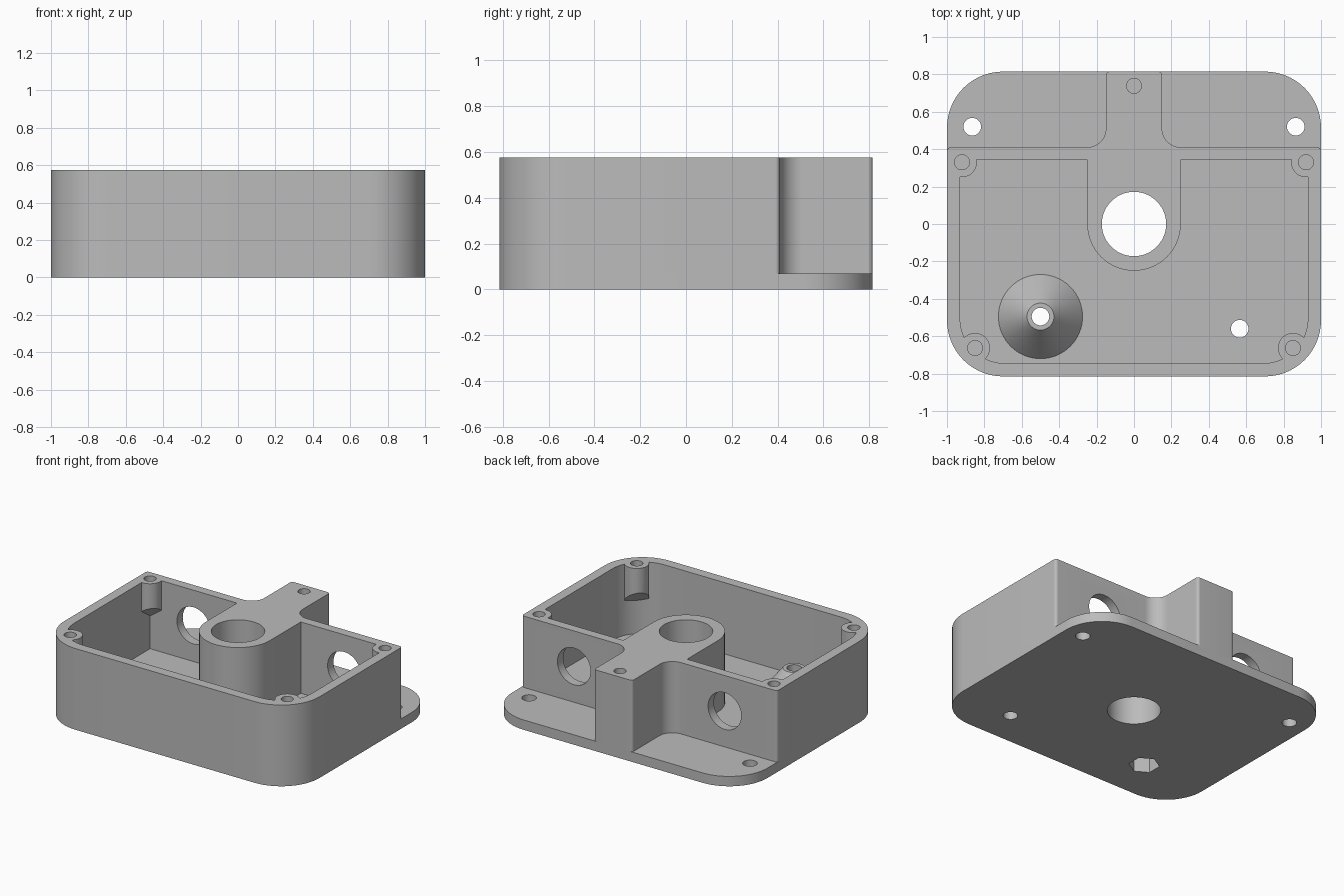
import bpy, bmesh, math
from mathutils import Vector

if "Cube" in bpy.data.objects:
    bpy.data.objects.remove(bpy.data.objects["Cube"])

H, FLOOR = 0.575, 0.07          # total height, plate thickness

grey = bpy.data.materials.new("plain_grey")
grey.diffuse_color = (0.5, 0.5, 0.5, 1)
grey.use_nodes = True
grey.node_tree.nodes["Principled BSDF"].inputs["Base Color"].default_value = grey.diffuse_color


def rounded(corners, seg=14):
    """Outline from (x, y, radius) corners, each filleted by its radius."""
    pts = []
    n = len(corners)
    for i, (x, y, r) in enumerate(corners):
        p = Vector((x, y))
        if r == 0:
            pts.append(p)
            continue
        a = (Vector(corners[i - 1][:2]) - p).normalized()
        b = (Vector(corners[(i + 1) % n][:2]) - p).normalized()
        c = p + (a + b) * r                       # right-angled corners
        for k in range(seg + 1):
            t = k / seg * math.pi / 2
            pts.append(c - b * r * math.cos(t) - a * r * math.sin(t))
    return [p for i, p in enumerate(pts) if (p - pts[i - 1]).length > 1e-5]


def ring(x, y, r, n=48, turn=0.0):
    return [Vector((x + r * math.cos(turn + math.tau * k / n),
                    y + r * math.sin(turn + math.tau * k / n))) for k in range(n)]


def loft(name, low, high, z0, z1, place=lambda v: v):
    """Solid between two outlines with equal point counts."""
    bm = bmesh.new()
    a = [bm.verts.new(place(Vector((p.x, p.y, z0)))) for p in low]
    b = [bm.verts.new(place(Vector((p.x, p.y, z1)))) for p in high]
    bm.faces.new(a)
    bm.faces.new(b)
    for i in range(len(a)):
        bm.faces.new((a[i - 1], a[i], b[i], b[i - 1]))
    bmesh.ops.recalc_face_normals(bm, faces=bm.faces)
    me = bpy.data.meshes.new(name)
    bm.to_mesh(me)
    bm.free()
    me.materials.append(grey)
    ob = bpy.data.objects.new(name, me)
    bpy.context.collection.objects.link(ob)
    return ob


def prism(name, pts, z0, z1, place=lambda v: v):
    return loft(name, pts, pts, z0, z1, place)


def cut(target, *cutters):
    """Subtract the cutters from the target and remove them."""
    for c in cutters:
        m = target.modifiers.new("cut", 'BOOLEAN')
        m.operation, m.solver, m.object = 'DIFFERENCE', 'EXACT', c
        bpy.context.view_layer.objects.active = target
        bpy.ops.object.modifier_apply(modifier=m.name)
        bpy.data.objects.remove(c)


def hole(x, y, r, z0=-0.1, z1=1.0):
    return prism("hole_cutter", ring(x, y, r), z0, z1)


def nut_trap():
    return prism("nut_cutter", ring(-0.5, -0.495, 0.1, 6, math.pi / 6), -0.1, 0.15)


# base plate with mounting holes
plate = prism("base_plate", rounded([(-1, -0.815, 0.3), (1, -0.815, 0.3),
                                     (1, 0.815, 0.3), (-1, 0.815, 0.3)]), 0, FLOOR)
cut(plate, hole(0, 0, 0.172), hole(0.865, 0.52, 0.047), hole(-0.865, 0.52, 0.047),
    hole(0.565, -0.56, 0.047), nut_trap())

# housing walls with the rear arm
housing = prism("housing", rounded([
    (-1, -0.815, 0.3), (1, -0.815, 0.3), (1, 0.41, 0.02), (0.15, 0.41, 0.1),
    (0.15, 0.815, 0.02), (-0.15, 0.815, 0.02), (-0.15, 0.41, 0.1), (-1, 0.41, 0.02)]), FLOOR, H)

# cavity around the centre column, leaving the corner screw bosses
cavity = prism("cavity_cutter", rounded([
    (-0.93, -0.745, 0.24), (0.93, -0.745, 0.24), (0.93, 0.345, 0), (0.25, 0.345, 0),
    (0.25, -0.25, 0.25), (-0.25, -0.25, 0.25), (-0.25, 0.345, 0), (-0.93, 0.345, 0)]), 0, 0.8)

screws = [(s * x, y) for s in (1, -1) for x, y in ((0.92, 0.33), (0.85, -0.663))]
for x, y in screws:
    sx, sy = math.copysign(1, x), math.copysign(1, y)

    def slant(v):               # underside slopes down toward the corner
        if v.z < 0.5:
            v.z -= ((v.x - x) * sx + (v.y - y) * sy) / math.sqrt(2)
        return v
    cut(cavity, prism("boss_cutter", ring(x, y, 0.08), 0.32, 1.0, slant))
cut(housing, cavity, hole(0, 0, 0.172))

# blind screw holes
for x, y in screws + [(0, 0.738)]:
    cut(housing, hole(x, y, 0.04, 0.4))

# round windows in the rear wall
for x in (0.59, -0.59):
    cut(housing, prism("window_cutter", ring(x, 0.324, 0.13), 0.3, 0.5,
                       lambda v: Vector((v.x, v.z, v.y))))

# conical screw post
post = loft("cone_post", ring(-0.5, -0.495, 0.225, 64), ring(-0.5, -0.495, 0.072, 64), FLOOR, 0.26)
cut(post, nut_trap(), hole(-0.5, -0.495, 0.047))

# smooth round walls, keep edges sharp
for ob in (plate, housing, post):
    bpy.ops.object.select_all(action='DESELECT')
    ob.select_set(True)
    bpy.context.view_layer.objects.active = ob
    bpy.ops.object.shade_smooth_by_angle(angle=math.radians(30))
